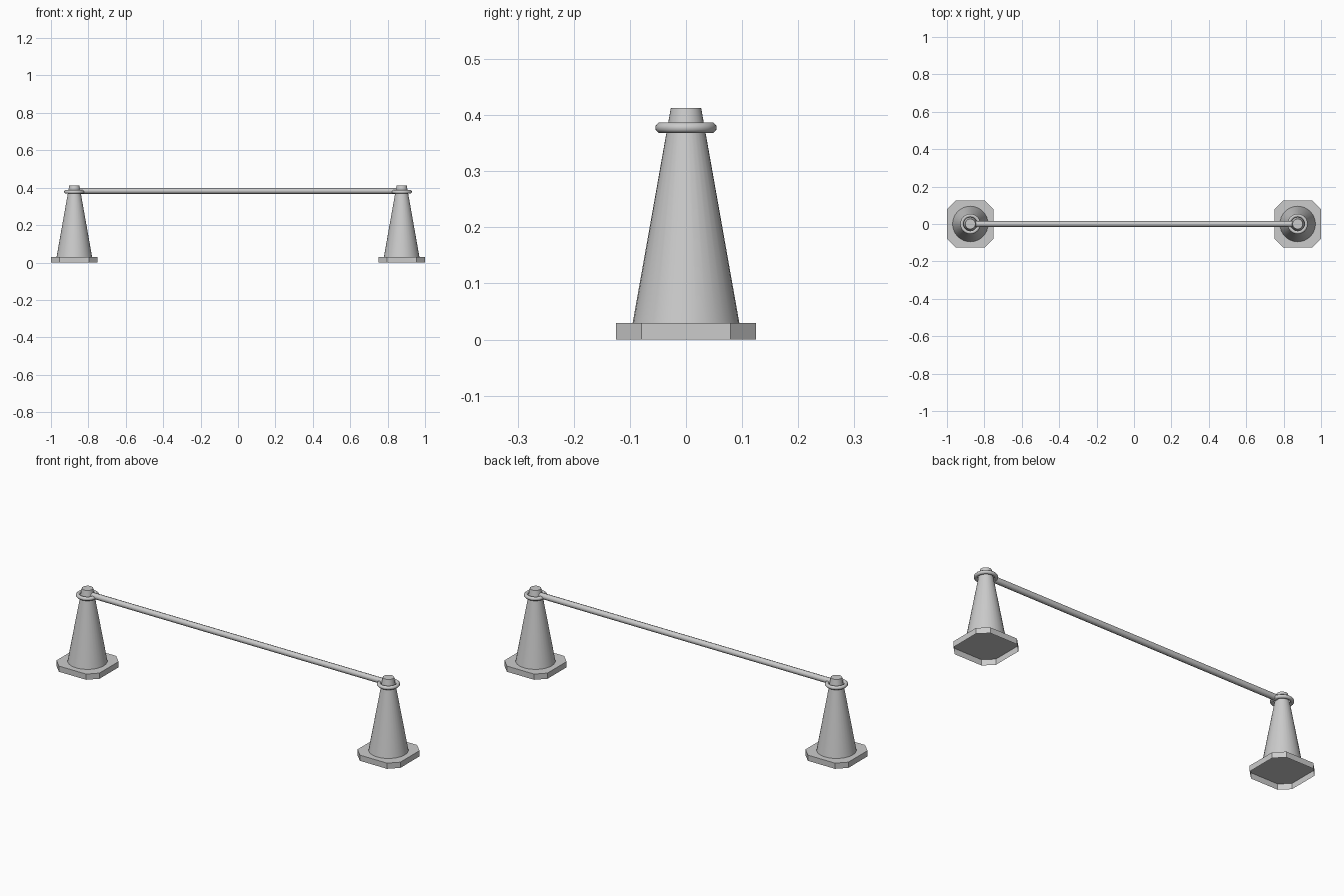
import bpy, bmesh, math

cube = bpy.data.objects.get("Cube")
if cube:
    bpy.data.objects.remove(cube, do_unlink=True)

grey = bpy.data.materials.new("light_grey")
grey.use_nodes = True
grey.diffuse_color = (0.6, 0.6, 0.6, 1)
grey.node_tree.nodes["Principled BSDF"].inputs["Base Color"].default_value = (0.6, 0.6, 0.6, 1)

POST_X = 0.875
PLATE_TOP = 0.03


def finish(obj, name, smooth=True):
    obj.name = name
    obj.data.name = name
    obj.data.materials.append(grey)
    if smooth:
        bpy.ops.object.select_all(action='DESELECT')
        obj.select_set(True)
        bpy.context.view_layer.objects.active = obj
        bpy.ops.object.shade_smooth_by_angle(angle=math.radians(50))


def mesh_object(bm, name, location, smooth=True):
    mesh = bpy.data.meshes.new(name)
    bm.to_mesh(mesh)
    bm.free()
    obj = bpy.data.objects.new(name, mesh)
    bpy.context.collection.objects.link(obj)
    obj.location = location
    finish(obj, name, smooth)


def base_plate(name, x, half=0.125, flat=0.079):
    # Square plate with clipped corners, hollow underneath
    bm = bmesh.new()
    outline = []
    for sx, sy in ((1, 1), (-1, 1), (-1, -1), (1, -1)):
        pair = [(sx * half, sy * flat), (sx * flat, sy * half)]
        outline += pair if sx * sy > 0 else pair[::-1]
    low = [bm.verts.new((px, py, 0)) for px, py in outline]
    high = [bm.verts.new((px, py, PLATE_TOP)) for px, py in outline]
    bm.faces.new(high)
    for i in range(len(low)):
        k = (i + 1) % len(low)
        bm.faces.new((low[i], low[k], high[k], high[i]))
    mesh_object(bm, name, (x, 0, 0), smooth=False)


def cone(name, x, height=0.383):
    # Tapered body, closed on top and open where it meets the plate
    bm = bmesh.new()
    bmesh.ops.create_cone(bm, cap_ends=True, segments=32,
                          radius1=0.095, radius2=0.027, depth=height)
    under = [f for f in bm.faces if f.normal.z < -0.9]
    bmesh.ops.delete(bm, geom=under, context='FACES_ONLY')
    mesh_object(bm, name, (x, 0, PLATE_TOP + height / 2))


def ring(name, x, major=0.0455, minor=0.0097, around=24, sides=8):
    # Eight-sided tube swept in a circle
    bm = bmesh.new()
    loops = []
    for i in range(around):
        a = math.tau * i / around
        loop = []
        for j in range(sides):
            b = math.tau * (j + 0.5) / sides
            r = major + minor * math.cos(b)
            loop.append(bm.verts.new((r * math.cos(a), r * math.sin(a), minor * math.sin(b))))
        loops.append(loop)
    for i in range(around):
        here, there = loops[i], loops[(i + 1) % around]
        for j in range(sides):
            k = (j + 1) % sides
            bm.faces.new((here[j], there[j], there[k], here[k]))
    mesh_object(bm, name, (x, 0, 0.3775))


# Two matching posts: plate, tapered cone and collar ring
for side, sign in (("right", -1), ("left", 1)):
    base_plate(side + "_base", sign * POST_X)
    cone(side + "_cone", sign * POST_X)
    ring(side + "_ring", sign * POST_X)

# Crossbar between the posts
bpy.ops.mesh.primitive_cylinder_add(vertices=8, radius=0.0155, depth=1.7,
                                    location=(0, 0, 0.383),
                                    rotation=(0, math.pi / 2, 0))
finish(bpy.context.object, "crossbar")
